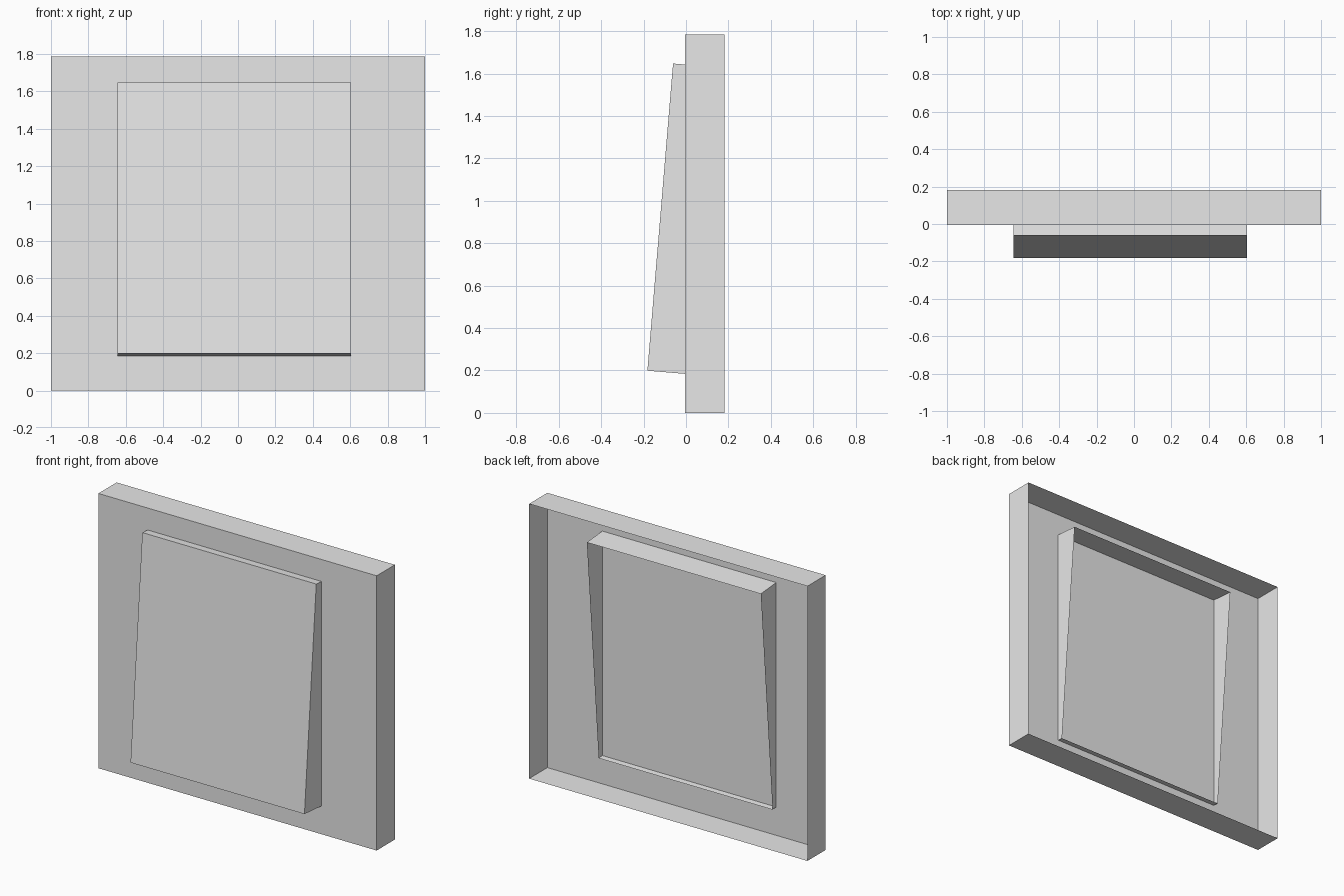
import bpy
import bmesh
from math import atan2
from mathutils import Matrix

cube = bpy.data.objects.get("Cube")
if cube:
    bpy.data.objects.remove(cube, do_unlink=True)

grey = bpy.data.materials.new("plain_grey")
grey.use_nodes = True
colour = (0.8, 0.8, 0.8, 1)
grey.diffuse_color = colour
grey.node_tree.nodes["Principled BSDF"].inputs["Base Color"].default_value = colour


def open_shell(name, width, depth, height, corner, tilt=0):
    """Box without its back face, tilted about its lower front edge."""
    bm = bmesh.new()
    bmesh.ops.create_cube(bm, size=1)
    back = [f for f in bm.faces if f.normal.y > 0.9]
    bmesh.ops.delete(bm, geom=back, context='FACES_ONLY')
    # Put the left lower front corner at the origin, then size, tilt and place
    bm.transform(Matrix.Translation(corner)
                 @ Matrix.Rotation(tilt, 4, 'X')
                 @ Matrix.Diagonal((width, depth, height, 1))
                 @ Matrix.Translation((0.5, 0.5, 0.5)))
    mesh = bpy.data.meshes.new(name)
    bm.to_mesh(mesh)
    bm.free()
    mesh.materials.append(grey)
    obj = bpy.data.objects.new(name, mesh)
    bpy.context.collection.objects.link(obj)
    return obj


# Wall plate: shallow tray, open at the back
open_shell("wall_plate", 2, 0.187, 1.785, (-1, -0.005, 0))

# Rocker: tilted tray pushed through the plate, lower edge standing out
lean, rise = 0.121, 1.448
open_shell("rocker", 1.25, 0.215, (lean ** 2 + rise ** 2) ** 0.5,
           (-0.645, -0.182, 0.199), -atan2(lean, rise))
